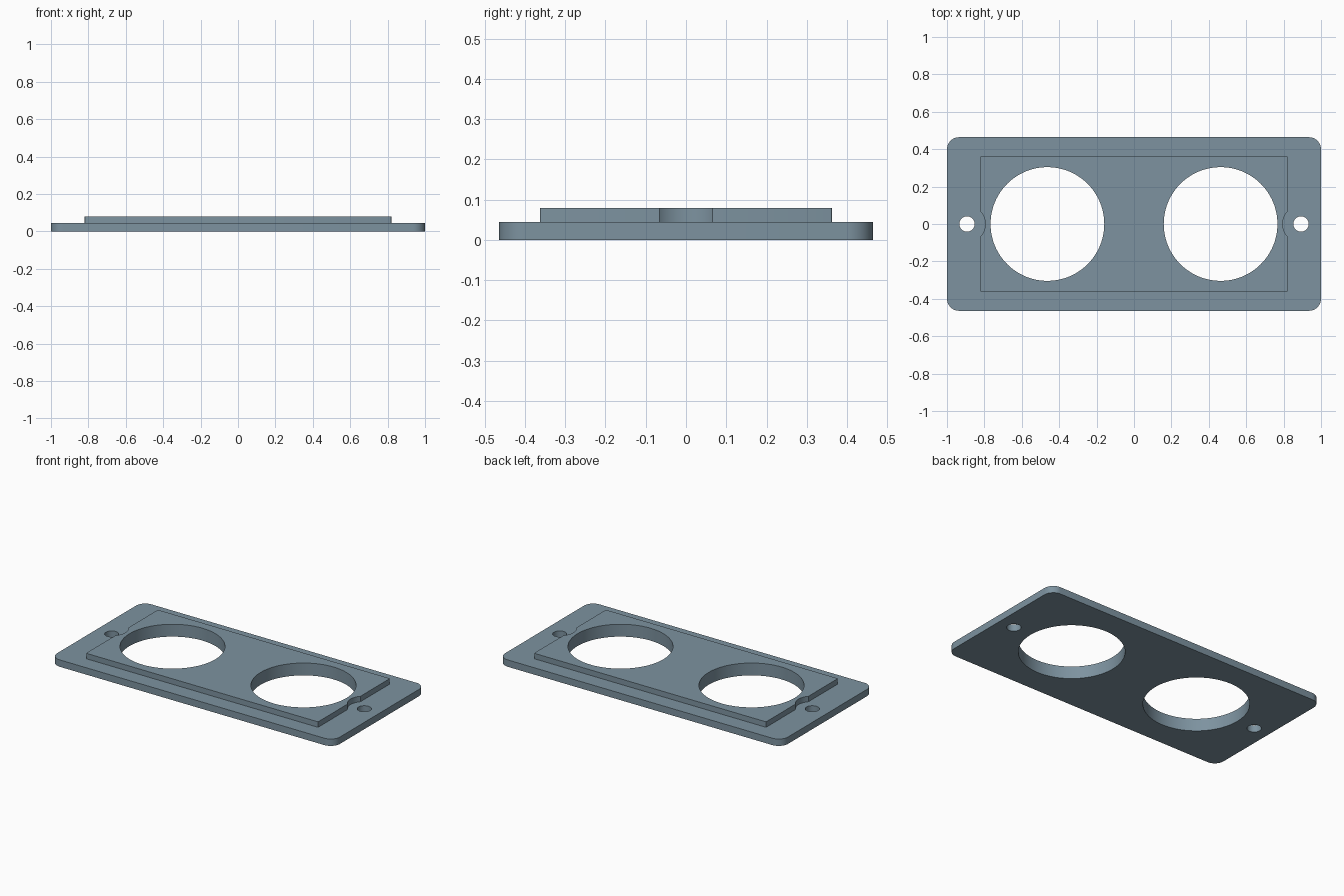
import bpy, bmesh
from math import cos, sin, pi

if "Cube" in bpy.data.objects:
    bpy.data.objects.remove(bpy.data.objects["Cube"])


def prism(name, points, z0, z1):
    """Extrude a closed outline from z0 to z1."""
    bm = bmesh.new()
    face = bm.faces.new([bm.verts.new((x, y, z0)) for x, y in points])
    new = bmesh.ops.extrude_face_region(bm, geom=[face])["geom"]
    bmesh.ops.translate(bm, vec=(0, 0, z1 - z0),
                        verts=[v for v in new if isinstance(v, bmesh.types.BMVert)])
    bmesh.ops.recalc_face_normals(bm, faces=bm.faces)
    mesh = bpy.data.meshes.new(name)
    bm.to_mesh(mesh)
    bm.free()
    obj = bpy.data.objects.new(name, mesh)
    bpy.context.collection.objects.link(obj)
    return obj


def rounded_rect(hx, hy, r, n):
    pts = []
    for q, (sx, sy) in enumerate([(1, 1), (-1, 1), (-1, -1), (1, -1)]):
        for i in range(n + 1):
            a = (q + i / n) * pi / 2
            pts.append((sx * (hx - r) + r * cos(a), sy * (hy - r) + r * sin(a)))
    return pts


def circle(cx, r, n):
    return [(cx + r * cos(2 * pi * i / n), r * sin(2 * pi * i / n)) for i in range(n)]


def combine(target, other, operation):
    """Apply a boolean and discard the helper."""
    bpy.context.view_layer.objects.active = target
    mod = target.modifiers.new(operation.lower(), 'BOOLEAN')
    mod.operation, mod.object, mod.solver = operation, other, 'EXACT'
    bpy.ops.object.modifier_apply(modifier=mod.name)
    bpy.data.objects.remove(other)


BASE, TOP = 0.044, 0.079

# Base flange and raised step
plate = prism("cover_plate", rounded_rect(1.0, 0.464, 0.065, 12), 0, BASE)
step = prism("raised_step", rounded_rect(0.82, 0.363, 0.005, 3), BASE / 2, TOP)

# Clearance notches around the screw holes
for s in (-1, 1):
    combine(step, prism("notch_cutter", circle(s * 0.893, 0.098, 64), -0.1, 0.2), 'DIFFERENCE')
combine(plate, step, 'UNION')

# Large openings and screw holes
for s in (-1, 1):
    for x, r, n in ((0.463, 0.304, 96), (0.893, 0.041, 40)):
        combine(plate, prism("hole_cutter", circle(s * x, r, n), -0.1, 0.2), 'DIFFERENCE')

# Blue-grey finish
mat = bpy.data.materials.new("blue_grey")
mat.diffuse_color = (0.205, 0.29, 0.35, 1)
mat.use_nodes = True
mat.node_tree.nodes["Principled BSDF"].inputs["Base Color"].default_value = mat.diffuse_color
plate.data.materials.clear()
plate.data.materials.append(mat)

plate.select_set(True)
bpy.context.view_layer.objects.active = plate
bpy.ops.object.shade_smooth_by_angle()
